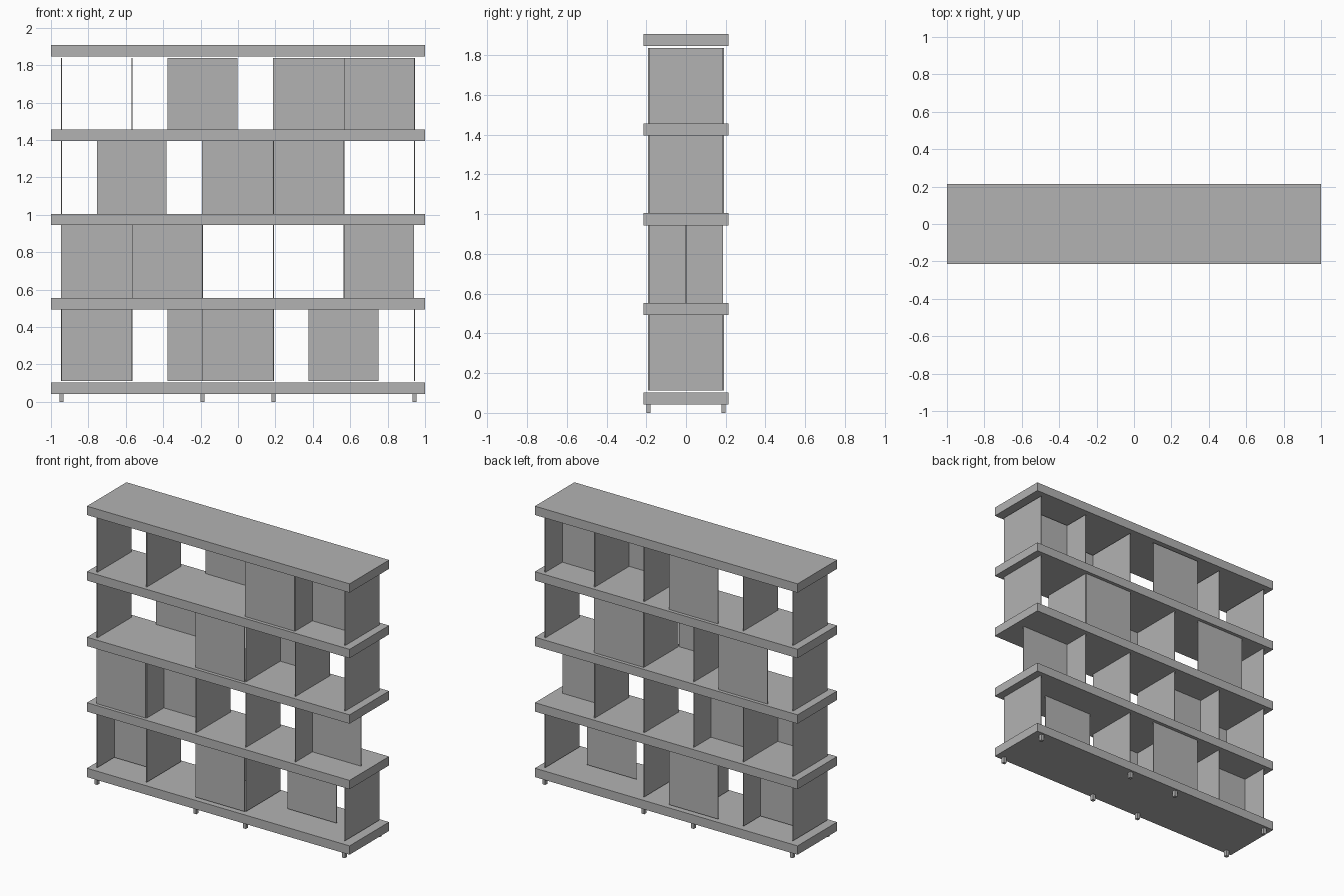
import bpy
import bmesh
from mathutils import Matrix

cube = bpy.data.objects.get("Cube")
if cube:
    bpy.data.objects.remove(cube, do_unlink=True)

grey = bpy.data.materials.new("plain grey")
grey.use_nodes = True
colour = (0.45, 0.45, 0.45, 1)
grey.diffuse_color = colour
grey.node_tree.nodes["Principled BSDF"].inputs["Base Color"].default_value = colour


def box(name, x, y, z):
    """Box spanning the (low, high) ranges x, y and z."""
    spans = (x, y, z)
    centre = [(a + b) / 2 for a, b in spans]
    size = [b - a for a, b in spans]
    bm = bmesh.new()
    bmesh.ops.create_cube(bm, size=1, matrix=Matrix.Diagonal((*size, 1)))
    mesh = bpy.data.meshes.new(name)
    bm.to_mesh(mesh)
    bm.free()
    mesh.materials.append(grey)
    obj = bpy.data.objects.new(name, mesh)
    obj.location = centre
    bpy.context.collection.objects.link(obj)
    return obj


def around(c, half):
    return (c - half, c + half)


STEP = 0.451       # shelf spacing
BASE = 0.042       # leg height
BOARD = 0.061      # shelf thickness
SHEET = 0.0025     # half thickness of the panels
OUT, MID, IN = 0.943, 0.566, 0.189   # divider positions
FRONT, CENTRE, BACK = -0.189, 0, 0.189

# Shelves
for i in range(5):
    z = BASE + i * STEP
    box(f"shelf_{i + 1}", (-1, 1), (-0.215, 0.215), (z, z + BOARD))

# Legs
for x in (-OUT, -IN, IN, OUT):
    for y in (FRONT, BACK):
        box("leg", around(x, 0.011), around(y, 0.011), (0, BASE))

# Each tier: divider positions, then panels as (left edge, depth)
tiers = [
    ([-OUT, -MID, -IN, IN, OUT],
     [(-OUT, CENTRE), (-0.377, BACK), (-IN, FRONT), (0.377, CENTRE)]),
    ([-OUT, -MID, -IN, IN, MID],
     [(-OUT, FRONT), (-MID, CENTRE), (MID, CENTRE)]),
    ([-OUT, -IN, IN, MID, OUT],
     [(-0.755, BACK), (-IN, FRONT), (IN, BACK)]),
    ([-OUT, -MID, IN, MID, OUT],
     [(-0.377, BACK), (IN, FRONT), (MID, CENTRE)]),
]

for i, (dividers, panels) in enumerate(tiers):
    low = BASE + BOARD + i * STEP
    high = low + STEP - BOARD
    # Small clearance under the lowest tier and over the highest
    if i == 0:
        low += 0.009
    if i == 3:
        high -= 0.009
    for x in dividers:
        box(f"divider_tier_{i + 1}", around(x, SHEET), (-0.187, 0.187), (low, high))
    for x, y in panels:
        box(f"panel_tier_{i + 1}", (x, x + 0.374), around(y, SHEET), (low, high))
